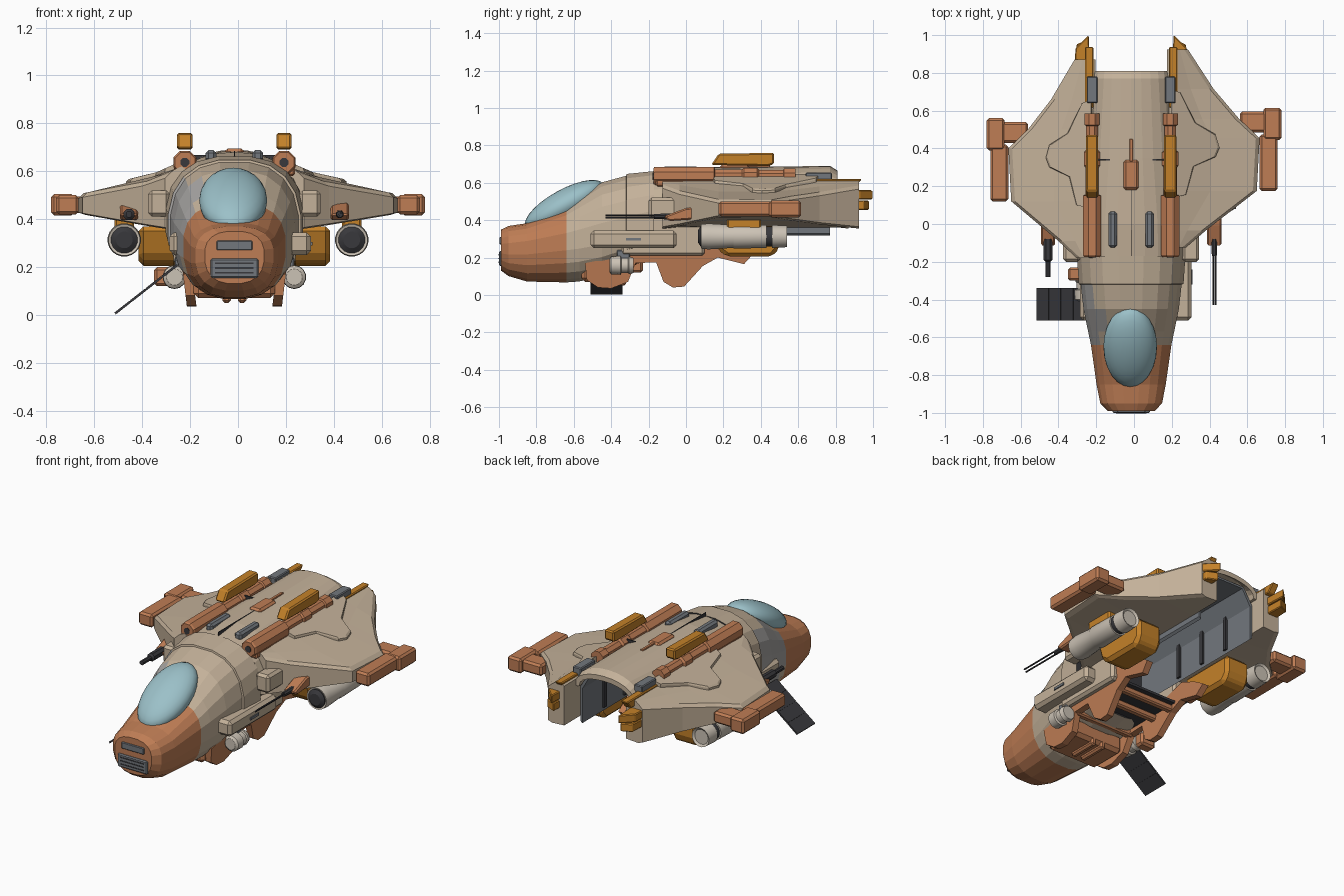
import bpy, bmesh, math
from mathutils import Vector

if "Cube" in bpy.data.objects:
    bpy.data.objects.remove(bpy.data.objects["Cube"])

COLOURS = {
    "beige": (.55, .44, .32), "pale": (.60, .54, .46), "light_grey": (.38, .37, .36),
    "orange": (.52, .205, .09), "amber": (.55, .22, .022), "glass": (.33, .53, .58),
    "grey": (.17, .185, .205), "dark": (.04, .04, .045),
}
MATS = {}
for n, c in COLOURS.items():
    MATS[n] = bpy.data.materials.new(n)
    MATS[n].diffuse_color = (*c, 1)
C = -.015  # centre line of the hull


def make(name, verts, faces, mats, bevel=0, smooth=False):
    me = bpy.data.meshes.new(name)
    me.from_pydata([tuple(v) for v in verts], [], faces)
    bm = bmesh.new()
    bm.from_mesh(me)
    bmesh.ops.recalc_face_normals(bm, faces=bm.faces)
    if bevel:
        bmesh.ops.bevel(bm, geom=bm.edges[:], offset=bevel, segments=1, affect='EDGES')
    bm.to_mesh(me)
    bm.free()
    ob = bpy.data.objects.new(name, me)
    bpy.context.collection.objects.link(ob)
    for m in mats.split():
        me.materials.append(MATS[m])
    if smooth:
        bpy.context.view_layer.objects.active = ob
        bpy.ops.object.select_all(action='DESELECT')
        ob.select_set(True)
        bpy.ops.object.shade_smooth_by_angle(angle=math.radians(32))
    return ob


def loft(name, rings, mats, bevel=0, smooth=False):
    n, verts, faces = len(rings[0]), [p for r in rings for p in r], []
    for i in range(len(rings) - 1):
        for j in range(n):
            k = (j + 1) % n
            faces.append((i*n + j, i*n + k, i*n + n + k, i*n + n + j))
    faces += [tuple(range(n)), tuple(range(len(verts) - n, len(verts)))]
    return make(name, verts, faces, mats, bevel, smooth)


def prism(name, pts, axis, a, b, mat, bevel=0):
    """Extrude a 2D outline along one axis from a to b."""
    def put(p, d):
        v = list(p)
        v.insert(axis, d)
        return v
    return loft(name, [[put(p, d) for p in pts] for d in (a, b)], mat, bevel)


def box(name, x, y, z, mat, bevel=.008):
    return prism(name, [(x[0], y[0]), (x[1], y[0]), (x[1], y[1]), (x[0], y[1])], 2, *z, mat, bevel)


def mbox(name, s, x, y, z, mat, bevel=.008):
    return box(name, sorted((C + s*x[0], C + s*x[1])), y, z, mat, bevel)


def tube(name, x, z, profile, mat, sides=16, smooth=True):
    """Turned part along y; profile holds (y, radius)."""
    rings = [[(x + r*math.cos(2*math.pi*(i + .5)/sides), y, z + r*math.sin(2*math.pi*(i + .5)/sides))
              for i in range(sides)] for y, r in profile]
    return loft(name, rings, mat, 0, smooth)


# Front fuselage: rounded sections (y, half width, bottom, middle, top)
def section(y, w, zb, zm, zt, n=2.5, sides=20):
    ring = []
    for i in range(sides):
        t = 2*math.pi*(i + .5)/sides
        c, s = math.cos(t), math.sin(t)
        z = zm + (zt - zm if s > 0 else zm - zb)*math.copysign(abs(s)**(2/n), s)
        ring.append((C + w*math.copysign(abs(c)**(2/n), c), y, z))
    return ring


stations = [(-.99, .125, .13, .25, .35), (-.95, .165, .10, .25, .37), (-.85, .185, .07, .26, .385),
            (-.64, .215, .065, .29, .47), (-.57, .23, .07, .30, .52), (-.45, .255, .10, .32, .605),
            (-.32, .27, .15, .35, .64), (-.318, .28, .15, .35, .65), (-.17, .29, .19, .39, .665)]
fus = loft("front_fuselage", [section(*s) for s in stations], "beige orange light_grey dark")
for f in fus.data.polygons:
    c = f.center
    if c.y > -.171:
        f.material_index = 3
    elif c.y < -.64:
        f.material_index = 1
    elif c.x < -.17 and -.61 < c.y < -.319 and .22 < c.z < .56:
        f.material_index = 2

# Canopy: tilted ellipsoid
verts, faces = [], []
bm = bmesh.new()
bmesh.ops.create_uvsphere(bm, u_segments=24, v_segments=14, radius=1)
ca, sa = math.cos(math.radians(29)), math.sin(math.radians(29))
for v in bm.verts:
    x, y, z = v.co.x*.142, v.co.y*.238, v.co.z*.085
    verts.append((C - .005 + x, -.65 + y*ca - z*sa, .478 + y*sa + z*ca))
faces = [[v.index for v in f.verts] for f in bm.faces]
bm.free()
make("canopy", verts, faces, "glass", smooth=True)

# Nose grilles
box("nose_grille_upper", (C - .075, C + .075), (-.998, -.96), (.27, .31), "grey", .004)
box("nose_grille_lower", (C - .10, C + .10), (-1.0, -.96), (.155, .235), "grey", .006)
for i in range(3):
    box("grille_slot", (C - .08, C + .08), (-1.002, -.99), (.172 + i*.02, .179 + i*.02), "dark", 0)

# Roof shell over the open bay
def arch(y, w, zb, zt):
    out = []
    for k, th in ((1, 0), (-1, .03)):
        for i in range(13)[::k]:
            t = math.pi*i/12
            out.append((C + (w - th)*math.cos(t), y, zb + (zt - th - zb)*math.sin(t)**.8))
    return out


loft("roof_shell", [arch(-.172, .285, .43, .66), arch(0, .28, .46, .68), arch(.35, .235, .52, .685),
                    arch(.77, .205, .56, .69), arch(.81, .20, .56, .665)], "beige")
box("roof_seam", (C - .19, C + .19), (.335, .343), (.645, .668), "dark", 0)
box("roof_centre_seam", (C - .002, C + .002), (-.17, .18), (.66, .684), "dark", 0)
box("roof_scoop", (C - .04, C + .04), (.18, .34), (.66, .695), "orange", .012)
box("roof_scoop_spine", (C - .01, C + .01), (.33, .45), (.67, .692), "orange", .003)

# Bay lining: arched grey wall strips
ribs = [(-.19, .33), (-.19, .54), (-.13, .635), (.13, .635), (.19, .54), (.19, .33)]
inner = [(x*.93, z - .012) for x, z in ribs]
prism("bay_lining", [(C + x, z) for x, z in ribs + inner[::-1]], 1, -.165, .77, "grey")
for s in (-1, 1):
    for y in (.15, .35, .55):
        mbox("bay_rib", s, (.165, .185), (y, y + .025), (.34, .56), "dark", 0)
box("bay_floor", (C - .2, C + .2), (-.4, .12), (.2, .215), "dark", 0)


def top_z(x):
    return .62 - (x - .22)*.42 if x < .35 else .565 - (x - .35)*.18


def bottom_z(x):
    return .355 + max(0, x - .3)*.17


for s in (-1, 1):
    dy = .055 if s > 0 else 0   # right wing sits slightly further back
    X = lambda x: s*x + C*(1 - min(1, max(0, (x - .3)/.3)))
    # Thick wing with hull side wall
    rings = []
    for y, xo in ((-.18, .29), (-.09, .39), (.12, .65), (.40, .665), (.50, .56), (.66, .43), (.87, .30)):
        xm = .22 + (xo - .22)*.45
        rings.append([(X(a), y + dy, z) for a, z in (
            (.19, .36), (.19, .60), (.22, .62), (xm, top_z(xm)), (xo - .02, top_z(xo)),
            (xo, top_z(xo) - .02), (xo, bottom_z(xo) + .01), (xo - .03, bottom_z(xo)))])
    loft("wing", rings, "beige")
    # Raised panel on the wing
    out = [(.21, .08), (.29, .10), (.33, .25), (.44, .30), (.46, .35), (.44, .42), (.34, .48), (.26, .64), (.21, .66)]
    loft("wing_raised_panel", [[(X(x*k + .25*(1 - k)), y + dy, top_z(x) + h) for x, y in out]
                               for h, k in ((-.02, 1), (.012, 1), (.022, .95))], "beige")
    # Wing tip pods
    tip = lambda n, x, y, z: box(n, sorted((s*x[0], s*x[1])), (y[0] + dy, y[1] + dy), z, "orange", .012)
    tip("tip_pod_front", (.665, .76), (.12, .42), (.42, .50))
    tip("tip_pod_rear", (.685, .78), (.39, .56), (.415, .505))
    tip("tip_flap", (.56, .70), (.43, .54), (.425, .495))

    # Shoulder cannon, amber housing, rear vent
    cx = C + s*.207
    tube("shoulder_cannon", cx, .637, [(-.175, .045), (-.165, .052), (.15, .052), (.155, .038), (.3, .038),
         (.31, .046), (.38, .046), (.39, .034), (.52, .034), (.525, .043), (.585, .043)], "orange", 8, False)
    tube("cannon_muzzle", cx, .637, [(-.178, .02), (-.17, .02)], "dark", 8, False)
    box("cannon_mount", (cx - .045, cx + .045), (-.16, .56), (.58, .62), "orange")
    prism("cannon_housing", [(.135, .695), (.175, .755), (.47, .76), (.47, .70), (.44, .69)], 0,
          cx - .032, cx + .032, "amber", .008)
    box("roof_rear_vent", (cx - .028, cx + .028), (.64, .78), (.60, .655), "grey", .005)
    mbox("roof_slot_vent", s, (.075, .12), (-.125, .065), (.64, .688), "grey", .012)

    # Rear fins
    prism("upper_fin", [(.60, .57), (.62, .62), (.94, .62), (.90, .57)], 0,
          *sorted((C + s*.20, C + s*.245)), "amber", .005)
    prism("lower_fin", [(C + s*.215, .80), (C + s*.30, .80), (C + s*.295, .93), (C + s*.225, 1.0)], 2,
          .51, .56, "amber", .005)
    prism("fin_foot", [(C + s*.22, .82), (C + s*.295, .82), (C + s*.29, .95), (C + s*.225, .98)], 2,
          .455, .505, "amber", .005)

    # Engine pods under the wings
    ex = s*.475
    tube("engine_pod", ex, .313, [(.085, .056), (.08, .066), (.12, .07), (.25, .062), (.26, .066), (.43, .062)], "pale", 20)
    tube("engine_band", ex, .313, [(.43, .054), (.46, .054)], "dark", 20)
    tube("engine_rear", ex, .313, [(.46, .062), (.54, .058), (.53, .045)], "pale", 20)
    tube("engine_intake", ex, .313, [(.065, .035), (.079, .056), (.10, .056)], "dark", 16)
    box("engine_pylon", (ex - .04, ex + .04), (.22, .40), (.35, .42), "amber")
    # Amber undercarriage housing
    prism("amber_housing", [(.13, .37), (.17, .24), (.22, .205), (.46, .205), (.50, .25), (.50, .37)], 0,
          *sorted((C + s*.235, C + s*.40)), "amber", .02)

    # Lower side wall, sponson and shoulder box
    mbox("lower_side_wall", s, (.19, .255), (-.35, .10), (.21, .42), "beige", .015)
    mbox("side_sponson", s, (.22, .32 if s > 0 else .27), (-.51, -.05), (.25, .345), "beige", .018)
    mbox("sponson_slot", s, (.31, .326) if s > 0 else (.26, .276), (-.32, -.24), (.29, .305), "grey", 0)
    mbox("shoulder_box", s, (.27, .36), (-.20, .0), (.41, .52), "beige", .015)
    # Small landing thrusters
    tube("landing_thruster", C + s*.25, .158, [(-.41, .034), (-.40, .048), (-.35, .05), (-.345, .04), (-.31, .04),
         (-.305, .047), (-.28, .04)], "pale", 14)
    box("thruster_arm", *[sorted((C + s*.18, C + s*.25))], (-.37, -.30), (.15, .24), "grey", .005)

    # Orange belly skirts with clawed lower edge
    claw = [(-.54, .17), (-.53, .08), (-.47, .04), (-.40, .035), (-.31, .07), (-.27, .17), (-.16, .175), (-.12, .07),
            (-.07, .04), (-.01, .045), (.04, .10), (.09, .155), (.17, .20), (.31, .165), (.36, .22),
            (.28, .27), (.16, .32), (-.04, .25), (-.3, .22)]
    loft("belly_skirt", [[(C + s*(x - (.34 - z)*.12), y, z) for y, z in claw] for x in (.195, .235)], "orange")

    # Wing gun with bracket
    gx = .425 if s > 0 else -.455
    prism("gun_bracket", [(-.12, .42), (-.09, .395), (.05, .405), (.07, .47), (.0, .465)], 0,
          gx - .038, gx + .038, "orange", .008)
    if s > 0:
        for d in (-.006, .006):
            tube("gun_barrel", gx + d, .42 + d, [(-.43, .005), (-.10, .005)], "dark", 8)
        tube("gun_body", gx, .42, [(-.17, .014), (-.08, .018)], "dark", 8)
    else:
        tube("gun_body", gx, .42, [(-.28, .014), (-.20, .014), (-.19, .025), (-.08, .025)], "dark", 8)

# Belly keel parts and cross bars
for y in (-.30, -.08, .06):
    box("belly_crossbar", (C - .20, C + .20), (y, y + .04), (.16, .20), "orange", .008)
for s in (-1, 1):
    mbox("belly_tooth", s, (.015, .05), (-.50, -.32), (.05, .17), "orange", .01)
box("belly_pan", (C - .17, C + .17), (-.56, -.32), (.07, .18), "orange", .02)

# Lowered boarding ramp on the left side
a, b = Vector((-.25, .205)), Vector((-.51, .002))
n = Vector((.006, -.008))
for i in range(4):
    p, q = a.lerp(b, i/4 + .008), a.lerp(b, (i + 1)/4)
    prism("ramp_panel", [p, q, q - n, p - n], 1, -.51, -.34, "dark")
prism("ramp_backing", [a - n*.3, b - n*.3, b - n*.7, a - n*.7], 1, -.508, -.342, "dark")
box("ramp_hinge", (-.35, -.25), (-.30, -.23), (.12, .20), "orange", .012)

for m in bpy.data.materials:
    if m.users and not m.is_grease_pencil:
        m.use_nodes = True
        m.node_tree.nodes["Principled BSDF"].inputs["Base Color"].default_value = m.diffuse_color
